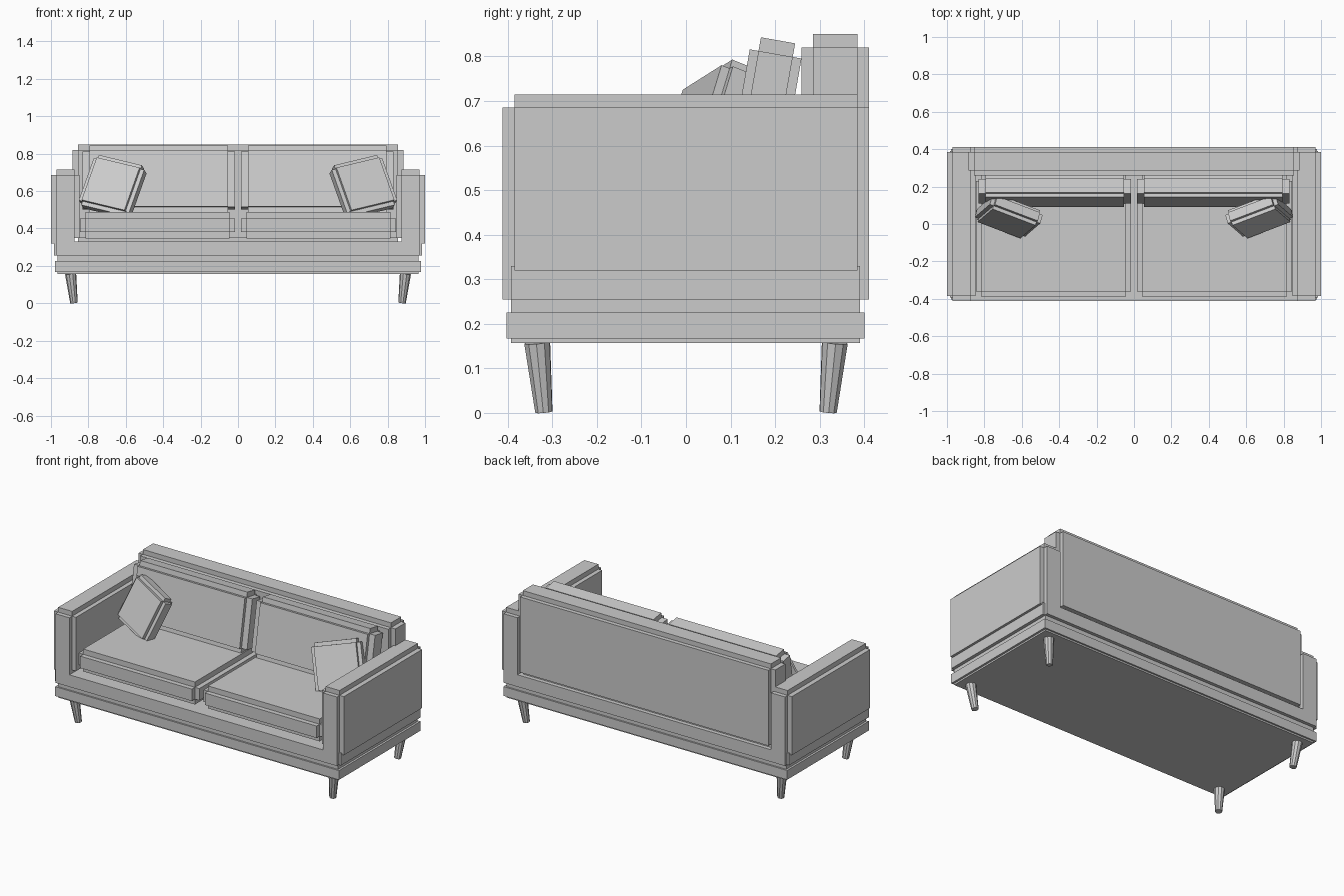
import bpy, bmesh, math
from mathutils import Matrix, Vector

old = bpy.data.objects.get("Cube")
if old:
    bpy.data.objects.remove(old, do_unlink=True)

grey = bpy.data.materials.new("light_grey")
grey.use_nodes = True
grey.diffuse_color = (0.6, 0.6, 0.6, 1)
grey.node_tree.nodes["Principled BSDF"].inputs["Base Color"].default_value = (0.6, 0.6, 0.6, 1)


def finish(name, bm):
    bmesh.ops.recalc_face_normals(bm, faces=bm.faces[:])
    mesh = bpy.data.meshes.new(name)
    bm.to_mesh(mesh)
    bm.free()
    mesh.materials.append(grey)
    obj = bpy.data.objects.new(name, mesh)
    bpy.context.collection.objects.link(obj)
    return obj


def box(name, low, high):
    """Plain box between two corners."""
    low, high = Vector(low), Vector(high)
    bm = bmesh.new()
    bmesh.ops.create_cube(bm, size=1)
    bmesh.ops.transform(bm, verts=bm.verts[:], matrix=Matrix.LocRotScale(
        (low + high) / 2, None, high - low))
    return finish(name, bm)


def padded_block(name, size, step, matrix):
    """Block whose six faces each carry a raised pad, leaving notched edges."""
    bm = bmesh.new()
    bmesh.ops.create_cube(bm, size=1)
    core = [s - 2 * d for s, d in zip(size, step)]
    bmesh.ops.scale(bm, vec=core, verts=bm.verts[:])
    bm.normal_update()
    pads = bmesh.ops.extrude_discrete_faces(bm, faces=bm.faces[:])["faces"]
    for face in pads:
        shift = Vector(n * d for n, d in zip(face.normal, step))
        bmesh.ops.translate(bm, vec=shift, verts=face.verts[:])
    bmesh.ops.transform(bm, matrix=matrix, verts=bm.verts[:])
    return finish(name, bm)


# Plinth
box("plinth_core", (-0.965, -0.393, 0.157), (0.965, 0.391, 0.27))
box("plinth_band", (-0.978, -0.403, 0.167), (0.978, 0.401, 0.225))

# U-shaped frame, one profile swept front to back
half = [(0.97, 0.255), (0.97, 0.685), (0.874, 0.685), (0.874, 0.33)]
outline = half + [(-x, z) for x, z in reversed(half)]
bm = bmesh.new()
face = bm.faces.new([bm.verts.new((x, -0.412, z)) for x, z in outline])
sweep = bmesh.ops.extrude_face_region(bm, geom=[face])["geom"]
bmesh.ops.translate(bm, vec=(0, 0.823, 0),
                    verts=[v for v in sweep if isinstance(v, bmesh.types.BMVert)])
finish("frame", bm)
box("frame_side_band", (-0.985, -0.393, 0.255), (0.985, 0.391, 0.33))

# Backrest
padded_block("backrest", (1.77, 0.152, 0.53), (0.03, 0.026, 0.03),
             Matrix.Translation((0, 0.335, 0.585)))

for side, label in ((1, "left"), (-1, "right")):
    # Arm pads: outside, inside and top
    for part, x0, x1, z0, z1 in (("outer", 0.96, 1.0, 0.32, 0.685),
                                 ("inner", 0.847, 0.88, 0.35, 0.685),
                                 ("top", 0.874, 0.97, 0.68, 0.715)):
        a, b = sorted((side * x0, side * x1))
        box(f"{label}_arm_{part}_pad", (a, -0.385, z0), (b, 0.385, z1))

    # Seat and back cushions
    padded_block(f"{label}_seat_cushion", (0.83, 0.65, 0.14), (0.03, 0.03, 0.033),
                 Matrix.Translation((side * 0.43, -0.065, 0.417)))
    padded_block(f"{label}_back_cushion", (0.816, 0.118, 0.364), (0.038, 0.02, 0.031),
                 Matrix.Translation((side * 0.423, 0.175, 0.657))
                 @ Matrix.Rotation(math.radians(-10), 4, 'X'))

    # Throw pillow, leaning back and tipped toward the arm
    across = Vector((0.912, side * 0.347, side * 0.219)).normalized()
    up = Vector((-side * 0.303, 0.284, 0.909))
    back = up.cross(across).normalized()
    up = across.cross(back)
    turn = Matrix((across, back, up)).transposed().to_4x4()
    padded_block(f"{label}_throw_pillow", (0.295, 0.09, 0.295), (0.022, 0.02, 0.022),
                 Matrix.Translation((side * 0.67, 0.042, 0.623)) @ turn)

    # Tapered splayed legs
    for end, where in ((-1, "front"), (1, "rear")):
        top = Vector((side * 0.895, end * 0.334, 0.158))
        foot = Vector((side * 0.877, end * 0.319, 0.002))
        axis = top - foot
        bm = bmesh.new()
        bmesh.ops.create_cone(bm, cap_ends=True, segments=10, radius1=0.02,
                              radius2=0.03, depth=axis.length)
        bmesh.ops.transform(bm, verts=bm.verts[:], matrix=Matrix.Translation(
            (top + foot) / 2) @ axis.to_track_quat('Z', 'Y').to_matrix().to_4x4())
        finish(f"{where}_{label}_leg", bm)
